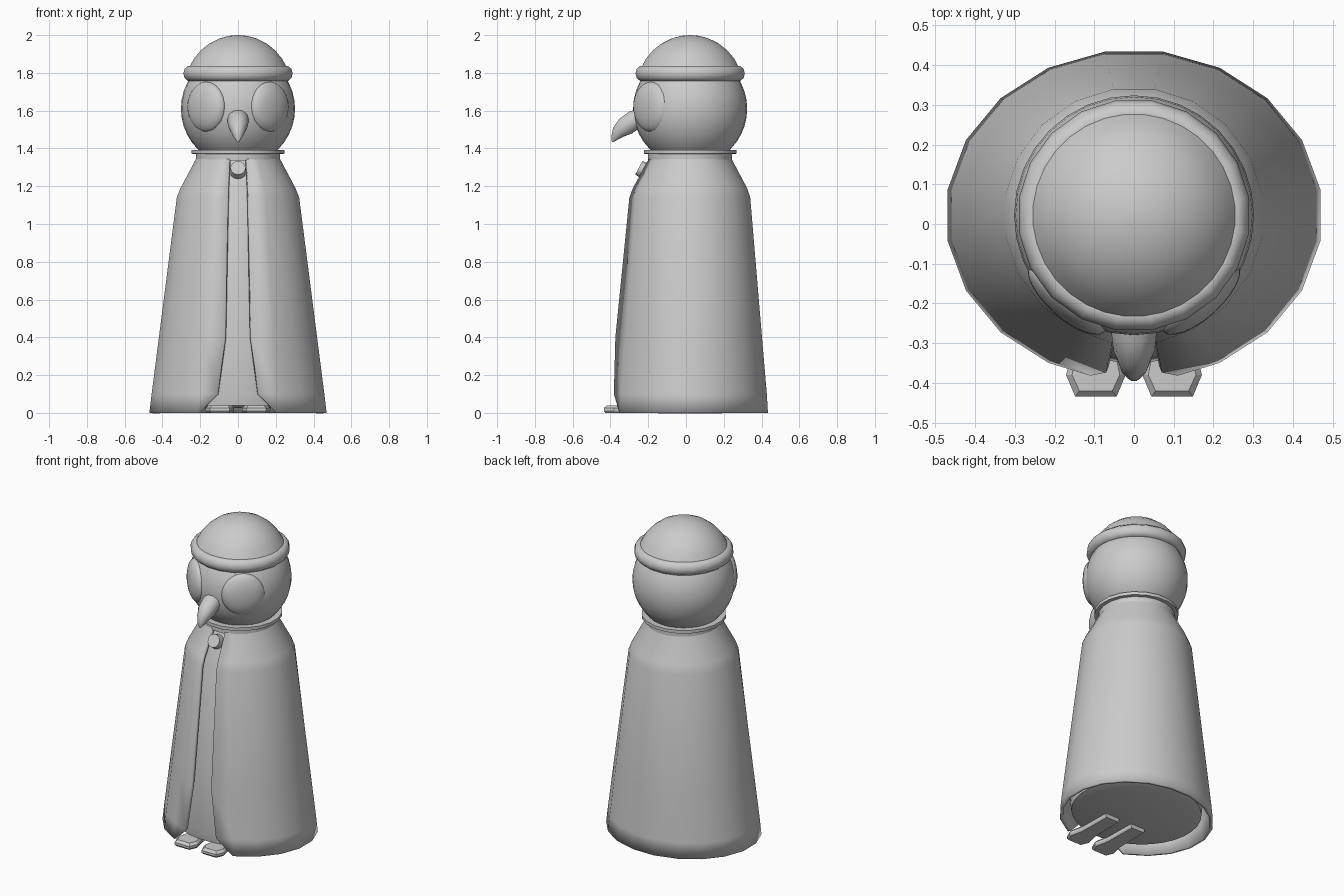
import bpy, bmesh, math
from mathutils import Matrix, Vector

if "Cube" in bpy.data.objects:
    bpy.data.objects.remove(bpy.data.objects["Cube"])

CY = 0.022  # common y centre of the head and cloak


def finish(name, bm, angle=40):
    bmesh.ops.recalc_face_normals(bm, faces=bm.faces)
    me = bpy.data.meshes.new(name)
    bm.to_mesh(me)
    bm.free()
    ob = bpy.data.objects.new(name, me)
    bpy.context.collection.objects.link(ob)
    bpy.ops.object.select_all(action='DESELECT')
    ob.select_set(True)
    bpy.context.view_layer.objects.active = ob
    bpy.ops.object.shade_smooth_by_angle(angle=math.radians(angle))
    return ob


def skin(bm, rings, closed=True, caps=True):
    loops = [[bm.verts.new(p) for p in r] for r in rings]
    n = len(loops[0])
    for a, b in zip(loops, loops[1:]):
        for i in range(n if closed else n - 1):
            j = (i + 1) % n
            bm.faces.new((a[i], a[j], b[j], b[i]))
    if caps:
        bm.faces.new(loops[0])
        bm.faces.new(loops[-1])


def ellipse(rx, ry, z, n=20, cy=CY):
    return [(rx * math.sin((i + .5) * math.tau / n),
             cy - ry * math.cos((i + .5) * math.tau / n), z) for i in range(n)]


def lathe(name, profile, n=20, angle=40):
    bm = bmesh.new()
    skin(bm, [ellipse(p[0], p[2] if len(p) > 2 else p[0], p[1], n) for p in profile])
    return finish(name, bm, angle)


# Head
bm = bmesh.new()
bmesh.ops.create_uvsphere(bm, u_segments=32, v_segments=20, radius=0.302,
                          matrix=Matrix.Translation((0, CY, 1.61)))
finish("head", bm)

# Cap dome and rolled brim
arc = [math.radians(a) for a in (22, 34, 46, 58, 70, 80, 88, 89.9)]
lathe("cap_dome", [(.283 * math.cos(a), 1.717 + .283 * math.sin(a)) for a in arc], 32, 60)
bm = bmesh.new()
ring = [math.tau * i / 10 for i in range(11)]
skin(bm, [ellipse(.257 + .036 * math.cos(a), .257 + .036 * math.cos(a),
                  1.797 + .042 * math.sin(a)) for a in ring], caps=False)
bmesh.ops.remove_doubles(bm, verts=bm.verts, dist=1e-5)
finish("cap_brim", bm, 60)

# Eyes: flattened balls facing outward
for side, label in ((1, "left"), (-1, "right")):
    bm = bmesh.new()
    m = (Matrix.Translation((side * .167, -.185, 1.62))
         @ Matrix.Rotation(side * math.radians(42), 4, 'Z')
         @ Matrix.Diagonal((.128, .052, .132, 1)))
    bmesh.ops.create_uvsphere(bm, u_segments=24, v_segments=16, radius=1, matrix=m)
    finish("eye_" + label, bm)

# Hooked beak: cross-sections along a curved path
bm = bmesh.new()
rings = []
for y, z, hw, hh, tilt in ((-.22, 1.565, .058, .05, 15), (-.275, 1.55, .057, .055, 25),
                           (-.32, 1.518, .052, .054, 40), (-.355, 1.487, .037, .04, 55),
                           (-.378, 1.455, .02, .02, 65), (-.389, 1.434, .004, .004, 70)):
    up = Vector((0, -math.sin(math.radians(tilt)), math.cos(math.radians(tilt))))
    rings.append([Vector((0, y, z)) + Vector((hw * math.cos(a), 0, 0)) + up * hh * math.sin(a)
                  for a in (math.tau * i / 10 for i in range(10))])
skin(bm, rings)
finish("beak", bm, 50)

# Collar flange and neck band
lathe("collar", [(.17, 1.37), (.248, 1.372), (.248, 1.392), (.17, 1.388)], 20, 30)
lathe("neck_band", [(.225, 1.335), (.225, 1.372)], 20, 30)

# Open cloak: rings with a shaped front edge (z, rx, ry, edge x, edge y)
rows = [(1.365, .218, .218, .04, -.19), (1.345, .225, .222, .045, -.197),
        (1.19, .308, .305, .053, -.281), (1.14, .328, .322, .055, -.3),
        (.4, .424, .385, .07, -.374), (.1, .463, .411, .11, -.382),
        (0, .475, .417, .208, -.352)]
bm = bmesh.new()
rings = []
for z, rx, ry, ex, ey in rows:
    body = ellipse(rx, ry, z)[1:-1]
    rings.append([(ex, ey, z)] + body + [(-ex, ey, z)])
skin(bm, rings, closed=False, caps=False)
cloak = finish("cloak", bm, 35)
# Make the shell wall grow inward whichever way its normals settled
p = cloak.data.polygons[5]
outward = p.normal.dot(p.center - Vector((0, CY, p.center.z))) > 0
mod = cloak.modifiers.new("wall", 'SOLIDIFY')
mod.thickness = .018
mod.offset = -1 if outward else 1

# Inner body seen through the cloak opening and from below
lathe("inner_body", [(.34, .025, .32), (.395, .04, .362), (.4, .1, .372), (.385, .4, .362),
                     (.305, 1.14, .3), (.2, 1.34, .2)], 32)

# Clasp: tilted disc at the throat
bm = bmesh.new()
bmesh.ops.create_cone(bm, cap_ends=True, segments=16, radius1=.045, radius2=.04, depth=.04,
                      matrix=Matrix.Translation((0, -.232, 1.288))
                      @ Matrix.Rotation(math.radians(62), 4, 'X'))
finish("clasp", bm, 30)

# Feet: long flat soles with bevelled toes
for side, label in ((1, "left"), (-1, "right")):
    half = [(.052, -.435), (.075, -.38), (.055, -.3), (.05, -.08)]
    outline = half + [(-x, y) for x, y in reversed(half)]

    def sole(z, inset):
        k = 1 - inset / .075
        return [(side * .096 + x * k, max(y, -.435 + inset), z) for x, y in outline]

    bm = bmesh.new()
    skin(bm, [sole(0, .008), sole(.01, 0), sole(.025, 0), sole(.04, .015)])
    finish("foot_" + label, bm, 20)
